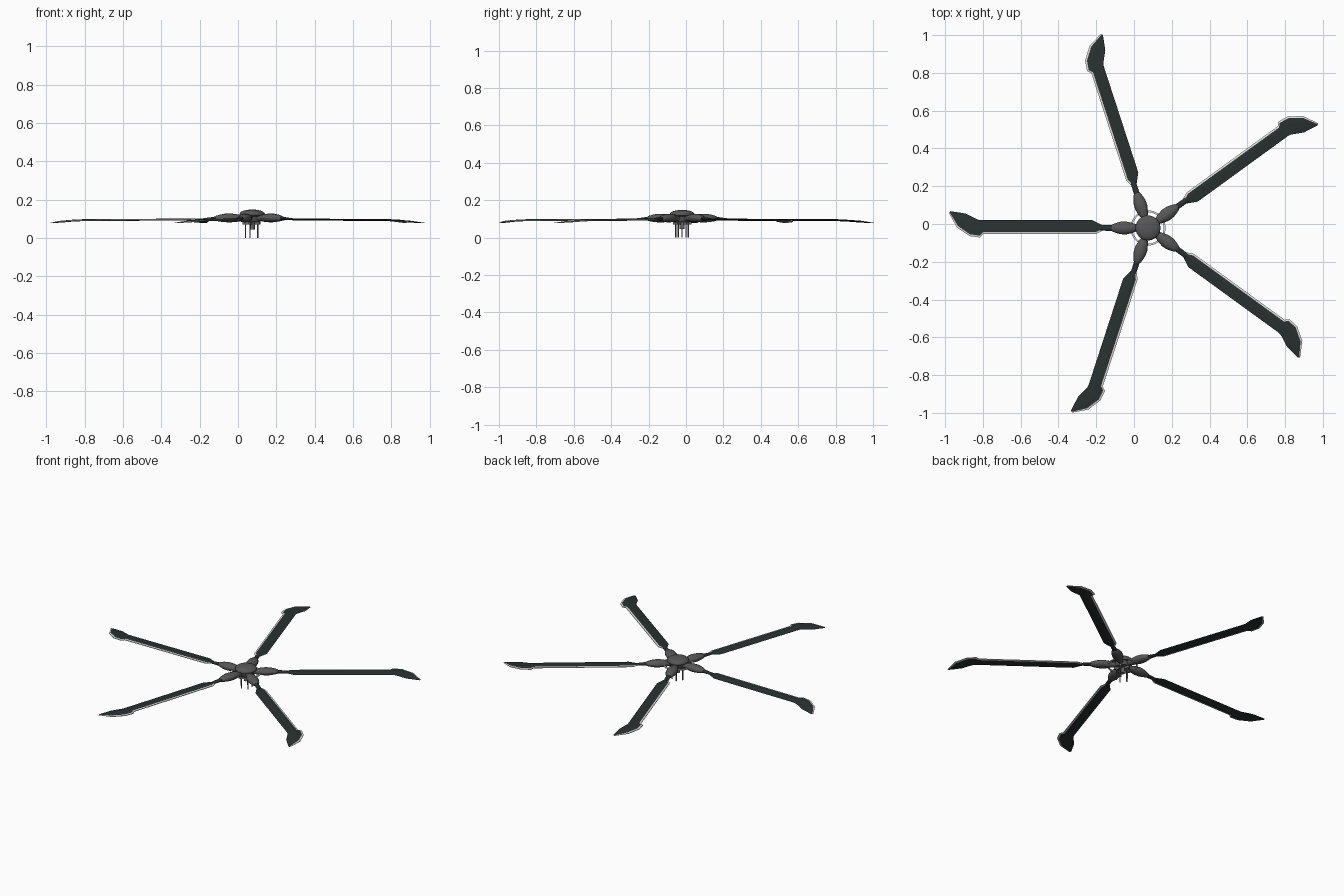
import bpy, bmesh, math
from mathutils import Matrix, Vector

if "Cube" in bpy.data.objects:
    bpy.data.objects.remove(bpy.data.objects["Cube"])

HUB = Vector((0.074, -0.021, 0.0))
ANGLES = [math.radians(36 + 72 * i) for i in range(5)]


def mat(name, c):
    m = bpy.data.materials.new(name)
    m.diffuse_color = (*c, 1)
    m.use_nodes = True
    m.node_tree.nodes["Principled BSDF"].inputs["Base Color"].default_value = m.diffuse_color
    return m


GREEN = mat("dark blade green", (0.022, 0.031, 0.030))
GREY = mat("hub grey", (0.095, 0.095, 0.095))
LIGHT = mat("edge light grey", (0.75, 0.75, 0.73))
STEEL = mat("rod grey", (0.14, 0.14, 0.14))


def finish(bm, name, mats, smooth=None, angle=0.0):
    bmesh.ops.recalc_face_normals(bm, faces=bm.faces[:])
    me = bpy.data.meshes.new(name)
    bm.to_mesh(me)
    bm.free()
    for m in mats:
        me.materials.append(m)
    ob = bpy.data.objects.new(name, me)
    ob.matrix_world = Matrix.Translation(HUB) @ Matrix.Rotation(angle, 4, 'Z')
    bpy.context.collection.objects.link(ob)
    if smooth:
        bpy.ops.object.select_all(action='DESELECT')
        ob.select_set(True)
        bpy.context.view_layer.objects.active = ob
        bpy.ops.object.shade_smooth_by_angle(angle=math.radians(smooth))
    return ob


def loft(rings, rule=lambda j: 0):
    """Skin closed rings of equal length and cap both ends."""
    bm = bmesh.new()
    vs = [[bm.verts.new(p) for p in r] for r in rings]
    n = len(vs[0])
    for a, b in zip(vs, vs[1:]):
        for j in range(n):
            f = bm.faces.new((a[j], a[(j + 1) % n], b[(j + 1) % n], b[j]))
            f.material_index = rule(j)
    bm.faces.new(vs[0])
    bm.faces.new(vs[-1])
    return bm


def oval_arm(stations, n=16):
    """stations: distance, half width, half height, centre z"""
    return loft([[(r, w * math.cos(k * math.tau / n), z + h * math.sin(k * math.tau / n))
                  for k in range(n)] for r, w, h, z in stations])


def lathe(profile, n=32):
    return loft([[(r * math.cos(k * math.tau / n), r * math.sin(k * math.tau / n), z)
                  for k in range(n)] for r, z in profile])


# Blade planform: trailing r, t, leading r, t, height
BLADE = [(.235, -.012, .235, .012, .098), (.295, -.042, .275, .032, .096),
         (.885, -.042, .872, .032, .093), (.90, -.044, .890, .050, .092),
         (.925, -.056, .945, .043, .090), (.965, -.076, 1.012, -.003, .085),
         (1.045, -.089, 1.054, -.080, .078)]


def blade_ring(s):
    tr, le = Vector((s[0], s[1], s[4])), Vector((s[2], s[3], s[4]))
    length = (le - tr).length
    edge = max(1 - 0.010 / length, 0.6)      # start of leading edge strip
    th = min(0.005, length * 0.1)
    up = Vector((0, 0, th))
    mid = tr.lerp(le, 0.6)
    strip = tr.lerp(le, edge)
    return [tr, mid + up, strip + up * .8, le + up * .4, le - up * .4, strip - up * .8, mid - up]


for i, a in enumerate(ANGLES):
    # rotor blade with pale leading edge
    finish(loft([blade_ring(s) for s in BLADE], lambda j: 1 if j in (2, 3, 4) else 0),
           f"rotor_blade_{i}", [GREEN, LIGHT], angle=a)
    # swollen blade grip
    finish(oval_arm([(.03, .016, .014, .103), (.06, .018, .016, .103), (.085, .027, .021, .104),
                     (.115, .034, .023, .104), (.145, .033, .022, .104), (.17, .026, .018, .103),
                     (.19, .018, .013, .102), (.195, .010, .008, .102)]),
           f"blade_grip_{i}", [GREY], 40, a)
    # neck between grip and blade
    finish(oval_arm([(.185, .015, .011, .102), (.215, .015, .008, .100), (.255, .014, .005, .098)], 10),
           f"blade_neck_{i}", [GREEN], 40, a)
    # vertical pitch rod
    bm = bmesh.new()
    bmesh.ops.create_cone(bm, cap_ends=True, segments=8, radius1=.0035, radius2=.0035, depth=.1,
                          matrix=Matrix.Translation((.035, 0, .05)))
    finish(bm, f"pitch_rod_{i}", [STEEL], 40, a)
    # short link from the rod out under the grip
    bm = bmesh.new()
    bmesh.ops.create_cube(bm, size=1, matrix=Matrix.Translation((.035, 0, .077))
                          @ Matrix.Diagonal((.03, .012, .014, 1)))
    finish(bm, f"pitch_link_{i}", [STEEL], angle=a)

# domed hub cap
dome = [(.066 * math.cos(t), .125 + .023 * math.sin(t))
        for t in [math.radians(d) for d in (0, 15, 30, 45, 60, 75, 88)]]
finish(lathe([(.05, .112), (.064, .118)] + dome), "hub_cap", [GREY], 40)
# hub core and mast stub
finish(lathe([(.042, .084), (.046, .089), (.046, .115)]), "hub_core", [GREY], 40)
finish(lathe([(.014, .045), (.014, .09)], 16), "mast_stub", [STEEL], 40)

# thin pale ring around the hub
bm = bmesh.new()
n = 40
prof = [(.083, .096), (.093, .096), (.093, .102), (.083, .102)]
vs = [[bm.verts.new((r * math.cos(k * math.tau / n), r * math.sin(k * math.tau / n), z))
       for r, z in prof] for k in range(n)]
for k in range(n):
    for j in range(4):
        bm.faces.new((vs[k][j], vs[k][(j + 1) % 4], vs[(k + 1) % n][(j + 1) % 4], vs[(k + 1) % n][j]))
finish(bm, "hub_ring", [LIGHT], 40)
